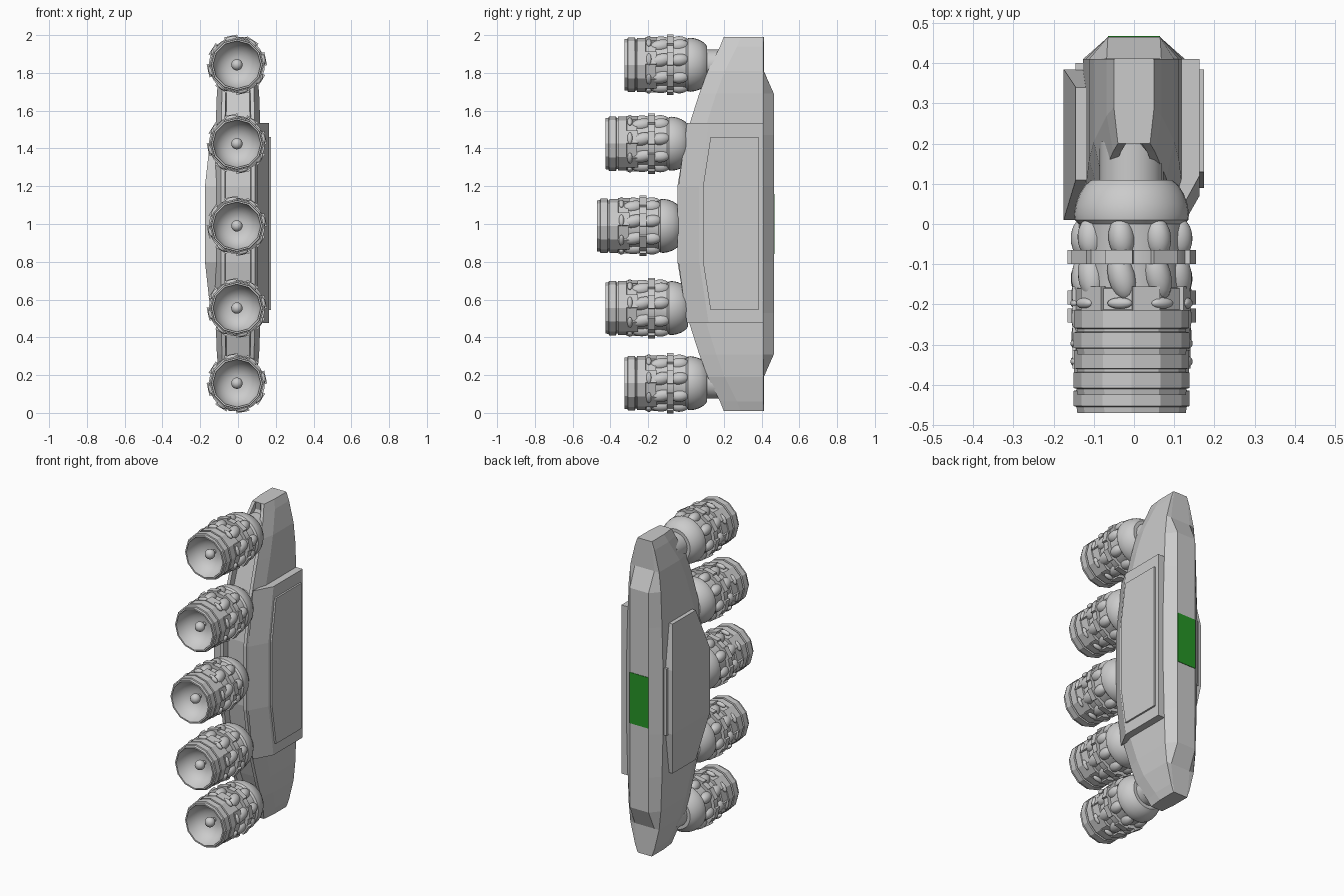
import bpy, bmesh
from math import pi, cos, sin, radians
from mathutils import Matrix, Vector

if "Cube" in bpy.data.objects:
    bpy.data.objects.remove(bpy.data.objects["Cube"])


def finish(name, bm, smooth=None):
    """Turn a bmesh into an object, optionally smooth below an angle."""
    bmesh.ops.recalc_face_normals(bm, faces=bm.faces)
    me = bpy.data.meshes.new(name)
    bm.to_mesh(me)
    bm.free()
    if smooth:
        me.shade_smooth()
        me.set_sharp_from_angle(angle=radians(smooth))
    ob = bpy.data.objects.new(name, me)
    bpy.context.collection.objects.link(ob)
    return ob


def loft(name, rings):
    """Skin a list of equal-length rings and cap both ends."""
    bm = bmesh.new()
    vs = [[bm.verts.new(p) for p in r] for r in rings]
    n = len(rings[0])
    for a, b in zip(vs, vs[1:]):
        for i in range(n):
            j = (i + 1) % n
            bm.faces.new((a[i], a[j], b[j], b[i]))
    bm.faces.new(vs[0])
    bm.faces.new(vs[-1])
    return finish(name, bm)


def plate(name, inner, x0, outer, x1):
    return loft(name, [[(x, y, z) for y, z in o] for o, x in ((inner, x0), (outer, x1))])


def revolve(name, profile, segs, smooth=None):
    """Spin (radius, y) points around the y axis."""
    bm = bmesh.new()
    vs = [bm.verts.new((0, y, r)) for r, y in profile]
    es = [bm.edges.new(e) for e in zip(vs, vs[1:])]
    bmesh.ops.spin(bm, geom=vs + es, cent=(0, 0, 0), axis=(0, 1, 0),
                   angle=2 * pi, steps=segs)
    bmesh.ops.remove_doubles(bm, verts=bm.verts, dist=1e-4)
    return finish(name, bm, smooth)


def box(bm, m, size):
    bmesh.ops.create_cube(bm, size=1, matrix=m @ Matrix.Diagonal((*size, 1)))


def blob(bm, m, size):
    bmesh.ops.create_uvsphere(bm, u_segments=16, v_segments=10, radius=1,
                              matrix=m @ Matrix.Diagonal((*size, 1)))


# Body: sections (z, front y, back y, front half, side half, back half, recess depth)
half = [(1.99, .20, .412, .04, .05, .045, 0), (1.94, .18, .412, .052, .068, .055, .03),
        (1.81, .115, .412, .08, .10, .068, .04), (1.69, .07, .465, .085, .112, .065, .04),
        (1.47, 0, .465, .09, .12, .065, .04), (1.2, -.045, .465, .09, .127, .065, .04)]
sections = half + [(2 - s[0], *s[1:]) for s in reversed(half)]


def body_ring(z, yf, yb, xf, xs, xb, d):
    right = [(xf - .025, yf + d), (xf - .02, yf), (xf, yf), (xs, yf + .09),
             (xs, .41), (xb, yb)]
    pts = right + [(-x, y) for x, y in reversed(right)]
    return [(x, y, z) for x, y in pts]


loft("body", [body_ring(*s) for s in sections])

# Right side slab and its raised panel
plate("right_slab",
      [(.41, .475), (.41, 1.535), (.005, 1.535), (-.04, 1.2), (-.04, .8), (.005, .475)], .10,
      [(.41, .475), (.41, 1.535), (.12, 1.535), (.07, 1.2), (.07, .8), (.12, .475)], .163)
panel = [(.385, .545), (.385, 1.46), (.13, 1.46), (.09, 1.2), (.09, .8), (.13, .545)]
plate("right_panel", panel, .14, panel, .174)

# Left side bulging panel, with a small block behind it
loft("left_panel", [[(-.11, y0, z), (x, y0, z), (x, y1, z), (-.11, y1, z)]
                    for z, x, y0, y1 in ((.53, -.145, .11, .34), (.8, -.175, .01, .385),
                                         (1.2, -.175, .01, .385), (1.47, -.145, .11, .34))])
bm = bmesh.new()
box(bm, Matrix.Translation((-.13, .35, 1)), (.03, .10, .42))
finish("left_block", bm)

# Green plate on the back
bm = bmesh.new()
box(bm, Matrix.Translation((0, .462, 1)), (.13, .012, .32))
green_plate = finish("back_green_plate", bm)
mat = bpy.data.materials.new("green")
mat.diffuse_color = (.02, .3, .02, 1)
mat.use_nodes = True
mat.node_tree.nodes["Principled BSDF"].inputs["Base Color"].default_value = mat.diffuse_color
green_plate.data.materials.append(mat)

# Nozzle parts, built with the front lip at y = 0
shell = revolve("nozzle_shell", [
    (.126, 0), (.135, 0), (.137, .015), (.144, .017), (.144, .055), (.135, .057),
    (.135, .064), (.143, .066), (.143, .11), (.138, .112), (.138, .165), (.115, .168)], 12)
cup = revolve("nozzle_cup", [(.128, 0), (.122, .02), (.112, .045), (.095, .07),
                             (.07, .09), (.04, .10), (0, .10)], 32, 60)
ball = revolve("nozzle_ball", [
    (.122, .12), (.125, .20), (.127, .27), (.131, .325), (.141, .335), (.143, .35),
    (.139, .375), (.130, .40), (.116, .422), (.10, .435), (0, .435)], 32, 35)
neck = revolve("nozzle_neck", [(.08, .42), (.08, .53), (0, .53)], 16, 40)

bm = bmesh.new()
blob(bm, Matrix.Translation((0, .055, 0)), (.03, .03, .03))
blob(bm, Matrix.Translation((0, .085, 0)), (.014, .03, .014))
tip = finish("nozzle_center_tip", bm, 60)

# Band around the petals
band = revolve("nozzle_band", [(.12, .225), (.148, .225), (.148, .26), (.12, .26),
                               (.12, .225)], 32, 30)

# Petals, bumps and clips, eight around
bm, clips = bmesh.new(), bmesh.new()
for i in range(8):
    turn = Matrix.Rotation(radians(-12 + 45 * i), 4, 'Y')
    at = lambda y, r, tilt=0: (turn @ Matrix.Translation((0, y, r))
                               @ Matrix.Rotation(radians(tilt), 4, 'Z'))
    blob(bm, at(.29, .12, 6), (.033, .052, .034))
    blob(bm, at(.195, .12, 14), (.034, .062, .032))
    blob(bm, at(.128, .14), (.032, .014, .014))
    box(clips, at(.2425, .145), (.07, .035, .022))
petals = finish("nozzle_petals", bm, 60)
clip_ring = finish("nozzle_clips", clips)

# Raised shell plates on alternate facets
bm = bmesh.new()
for i in range(6):
    turn = Matrix.Rotation(radians(15 + 60 * i), 4, 'Y')
    box(bm, turn @ Matrix.Translation((0, .14, .135)), (.07, .06, .016))
shell_plates = finish("nozzle_shell_plates", bm)

# Five nozzles along the front
parts = [shell, cup, ball, neck, tip, band, petals, clip_ring, shell_plates]
spots = [(-.325, 1.843), (-.425, 1.425), (-.47, .99), (-.425, .555), (-.325, .157)]
for k, (y, z) in enumerate(spots):
    for p in parts:
        ob = p if k == 0 else p.copy()
        if k:
            bpy.context.collection.objects.link(ob)
        ob.location = (-.006, y, z)
